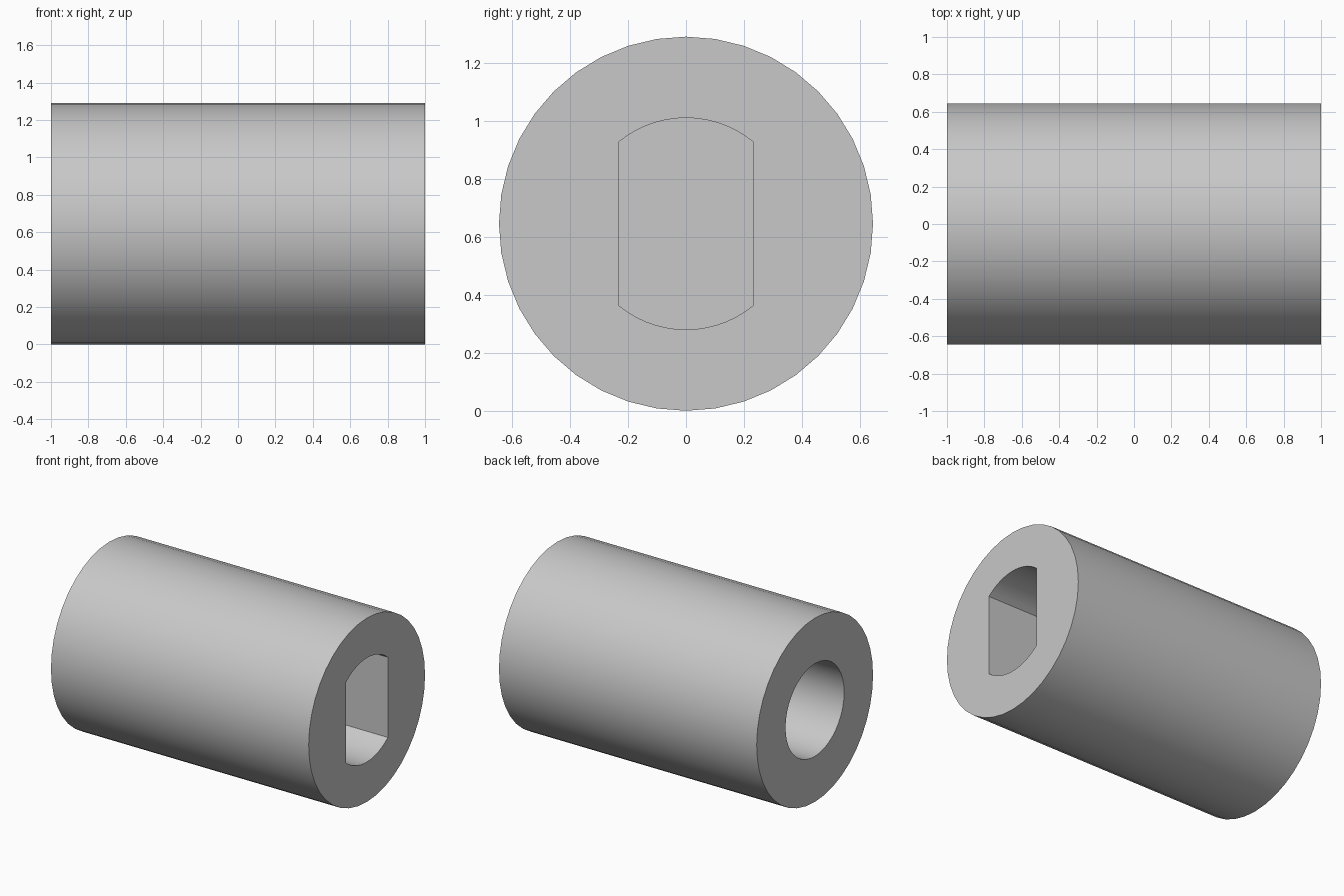
import bpy
import bmesh
from math import sin, cos, pi, acos

RADIUS = 0.645        # outer radius, also the height of the axis
BORE_RADIUS = 0.325
SLOT_RADIUS = 0.365
SLOT_HALF = 0.2325    # half width between the flats
WALL = 0.065          # half thickness of the wall between the holes

if "Cube" in bpy.data.objects:
    bpy.data.objects.remove(bpy.data.objects["Cube"], do_unlink=True)

grey = bpy.data.materials.new("plain_grey")
grey.use_nodes = True
colour = (0.58, 0.58, 0.58, 1)
grey.diffuse_color = colour
grey.node_tree.nodes["Principled BSDF"].inputs["Base Color"].default_value = colour


def arc(radius, start, end, steps):
    """Points (y, z) along an arc, both ends included."""
    return [(radius * cos(start + (end - start) * i / steps),
             radius * sin(start + (end - start) * i / steps))
            for i in range(steps + 1)]


def circle(radius, sides):
    return arc(radius, 0, 2 * pi, sides)[:-1]


def prism(name, profile, x0, x1):
    """Extrude a (y, z) profile along x, around the raised axis."""
    bm = bmesh.new()
    face = bm.faces.new([bm.verts.new((x0, y, z + RADIUS)) for y, z in profile])
    out = bmesh.ops.extrude_face_region(bm, geom=[face], use_keep_orig=True)
    moved = [v for v in out["geom"] if isinstance(v, bmesh.types.BMVert)]
    bmesh.ops.translate(bm, verts=moved, vec=(x1 - x0, 0, 0))
    bmesh.ops.recalc_face_normals(bm, faces=bm.faces)
    mesh = bpy.data.meshes.new(name)
    bm.to_mesh(mesh)
    bm.free()
    mesh.materials.append(grey)
    obj = bpy.data.objects.new(name, mesh)
    bpy.context.collection.objects.link(obj)
    return obj


# Outer sleeve
sleeve = prism("coupling_sleeve", circle(RADIUS, 40), -1, 1)

# Blind round bore at one end, blind double-flat slot at the other
corner = acos(SLOT_HALF / SLOT_RADIUS)
slot_profile = (arc(SLOT_RADIUS, corner, pi - corner, 14)
                + arc(SLOT_RADIUS, pi + corner, 2 * pi - corner, 14))
cutters = [prism("bore_cutter", circle(BORE_RADIUS, 40), -1.1, -WALL),
           prism("slot_cutter", slot_profile, WALL, 1.1)]

bpy.context.view_layer.objects.active = sleeve
for cutter in cutters:
    cutter.hide_render = True
    mod = sleeve.modifiers.new(cutter.name, "BOOLEAN")
    mod.operation = "DIFFERENCE"
    mod.solver = "EXACT"
    mod.object = cutter
    bpy.ops.object.modifier_apply(modifier=mod.name)
    bpy.data.objects.remove(cutter, do_unlink=True)

# Smooth round walls, crisp rims and flats
bpy.ops.object.select_all(action="DESELECT")
sleeve.select_set(True)
bpy.ops.object.shade_smooth_by_angle(angle=pi / 6)
